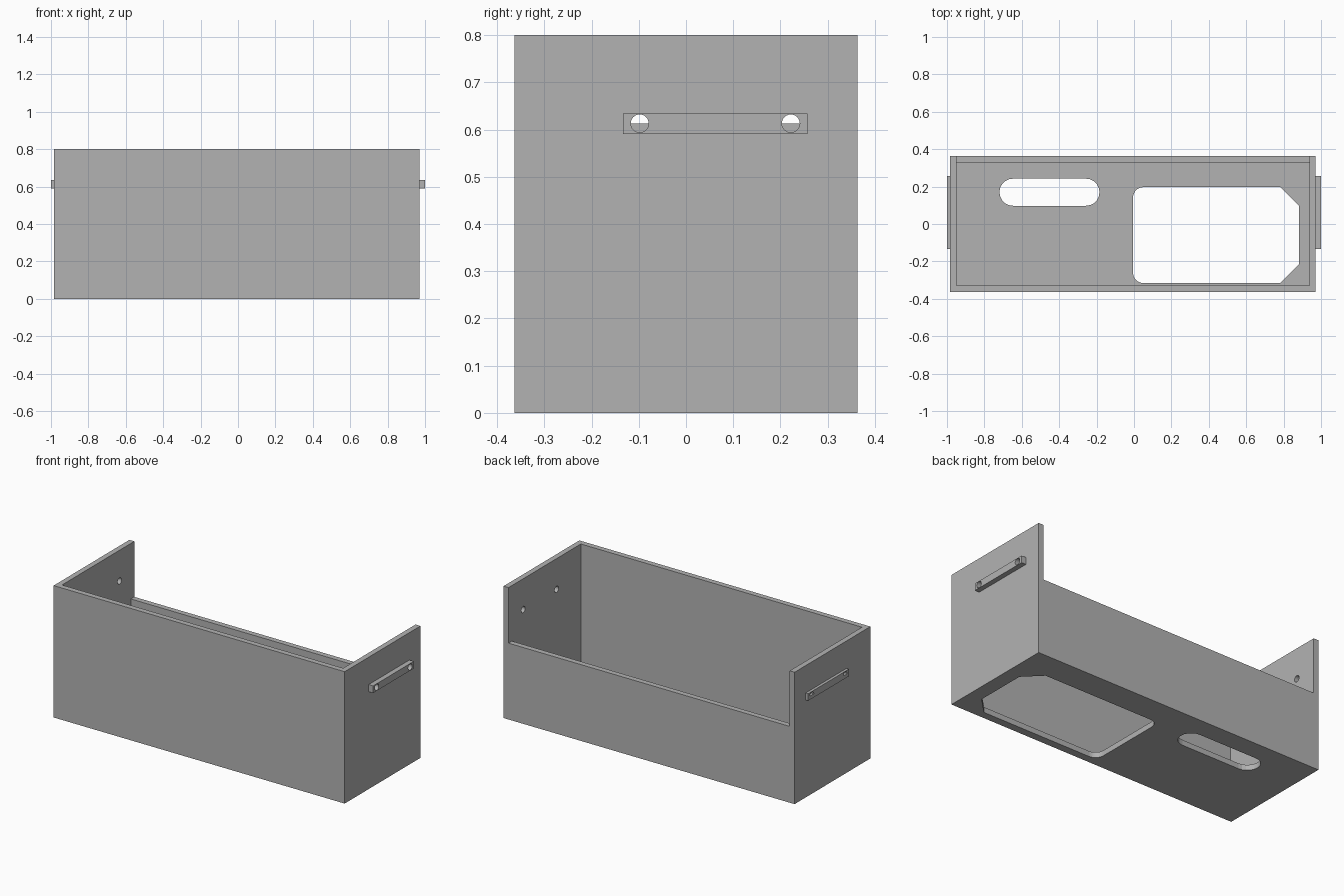
import bpy, bmesh
from math import pi, cos, sin
from mathutils import Vector

cube = bpy.data.objects.get("Cube")
if cube:
    bpy.data.objects.remove(cube)

GREY = (0.45, 0.45, 0.45, 1)
grey = bpy.data.materials.new("plain grey")
grey.use_nodes = True
grey.diffuse_color = GREY
grey.node_tree.nodes["Principled BSDF"].inputs["Base Color"].default_value = GREY

# Overall box limits and board thickness
X0, X1, Y, H, T = -0.983, 0.97, 0.363, 0.8, 0.033
BACK_H = 0.463


def prism(name, outline, axis, lo, hi):
    """Extrude a 2D outline along x (outline in y, z) or z (outline in x, y)."""
    def place(p, d):
        return Vector((d, *p)) if axis == "x" else Vector((*p, d))
    bm = bmesh.new()
    face = bm.faces.new([bm.verts.new(place(p, lo)) for p in outline])
    moved = bmesh.ops.extrude_face_region(bm, geom=[face])["geom"]
    verts = [v for v in moved if isinstance(v, bmesh.types.BMVert)]
    bmesh.ops.translate(bm, verts=verts, vec=place((0, 0), hi - lo))
    bmesh.ops.recalc_face_normals(bm, faces=bm.faces)
    mesh = bpy.data.meshes.new(name)
    bm.to_mesh(mesh)
    bm.free()
    mesh.materials.append(grey)
    ob = bpy.data.objects.new(name, mesh)
    bpy.context.collection.objects.link(ob)
    return ob


def rect(a0, a1, b0, b1):
    return [(a0, b0), (a1, b0), (a1, b1), (a0, b1)]


def arc(cx, cy, r, start, end, n=10):
    steps = [start + (end - start) * i / n for i in range(n + 1)]
    return [(cx + r * cos(a), cy + r * sin(a)) for a in steps]


def cut(ob, cutters):
    """Subtract each cutter from the object, then discard it."""
    bpy.context.view_layer.objects.active = ob
    for cutter in cutters:
        mod = ob.modifiers.new("cut", "BOOLEAN")
        mod.operation = "DIFFERENCE"
        mod.solver = "EXACT"
        mod.object = cutter
        bpy.ops.object.modifier_apply(modifier=mod.name)
        bpy.data.objects.remove(cutter)


# Floor openings: long slot, and a large opening with rounded and clipped corners
R = 0.0725
slot = arc(-0.257, 0.17, R, -pi / 2, pi / 2) + arc(-0.647, 0.17, R, pi / 2, 3 * pi / 2)
c, r = 0.1, 0.055
L, Rt, B, F = -0.005, 0.882, 0.197, -0.316
opening = [(Rt - c, F), (Rt, F + c), (Rt, B - c), (Rt - c, B)]
opening += arc(L + r, B - r, r, pi / 2, pi, 8) + arc(L + r, F + r, r, pi, 3 * pi / 2, 8)

# Bolt holes shared by the side walls and the rails
HOLE_YS, HOLE_Z, HOLE_R = (-0.098, 0.222), 0.613, 0.019


def bolt_holes(lo, hi, sweep=2 * pi):
    n = 24
    return [prism("hole_cutter", arc(y, HOLE_Z, HOLE_R, 0, sweep, n)[:n if sweep > 4 else n + 1],
                  "x", lo, hi) for y in HOLE_YS]


# Open box with a lowered back wall
box = prism("box", rect(X0, X1, -Y, Y), "z", 0, H)
cut(box, [
    prism("cavity_cutter", rect(X0 + T, X1 - T, -Y + T, Y - T), "z", T, 1),
    prism("back_cutter", rect(X0 + T, X1 - T, 0, Y + 0.1), "z", BACK_H, 1),
    prism("slot_cutter", slot, "z", -0.1, 0.1),
    prism("opening_cutter", opening, "z", -0.1, 0.1),
    *bolt_holes(X0 - 0.05, X0 + 0.1),
    *bolt_holes(X1 - 0.1, X1 + 0.05),
])

# Side rails; the -x rail only leaves the upper half of each hole open
rail = rect(-0.133, 0.257, 0.591, 0.634)
rail_pos = prism("left_rail", rail, "x", X1, 1.0)
cut(rail_pos, bolt_holes(X1 - 0.05, 1.1))
rail_neg = prism("right_rail", rail, "x", -1.0, X0)
cut(rail_neg, bolt_holes(-1.1, X0 + 0.05, pi))
